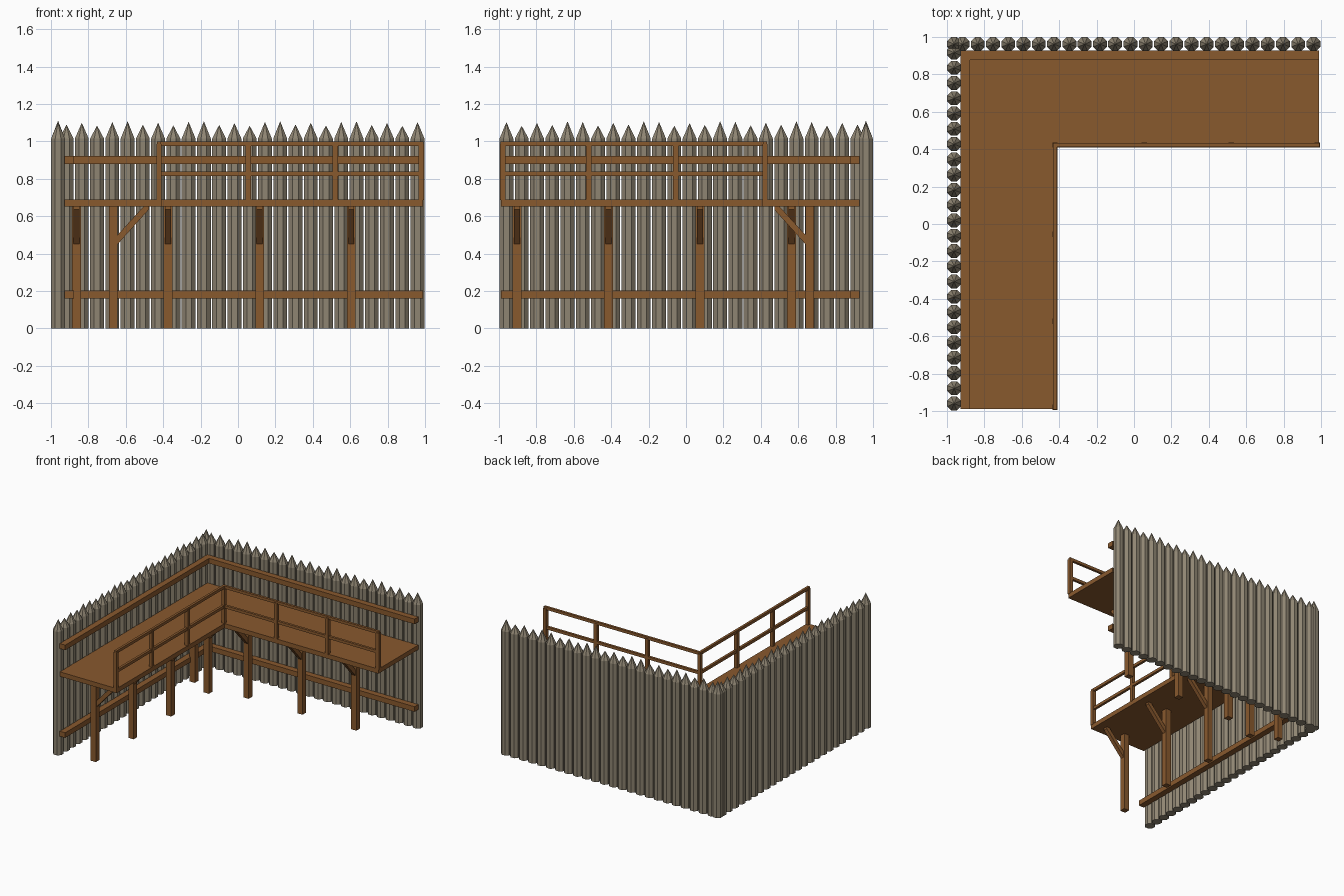
import bpy, bmesh, math, random
from mathutils import Vector, Matrix

if "Cube" in bpy.data.objects:
    bpy.data.objects.remove(bpy.data.objects["Cube"])

random.seed(4)


def material(name, rgb):
    m = bpy.data.materials.new(name)
    m.diffuse_color = (*rgb, 1)
    m.use_nodes = True
    m.node_tree.nodes["Principled BSDF"].inputs["Base Color"].default_value = m.diffuse_color
    return m


LOG = material("weathered grey wood", (0.275, 0.235, 0.17))
WOOD = material("brown timber", (0.25, 0.10, 0.027))


def finish(bm, name, mat):
    bmesh.ops.recalc_face_normals(bm, faces=bm.faces[:])
    me = bpy.data.meshes.new(name)
    bm.to_mesh(me)
    bm.free()
    me.materials.append(mat)
    ob = bpy.data.objects.new(name, me)
    bpy.context.collection.objects.link(ob)
    return ob


def box(name, lo, hi):
    bm = bmesh.new()
    lo, hi = Vector(lo), Vector(hi)
    size = hi - lo
    bmesh.ops.create_cube(bm, size=1, matrix=Matrix.Translation((lo + hi) / 2)
                          @ Matrix.Diagonal((*size, 1)))
    return finish(bm, name, WOOD)


def prism(name, pts, vec):
    # closed outline pushed along a vector
    bm = bmesh.new()
    f = bm.faces.new([bm.verts.new(p) for p in pts])
    out = bmesh.ops.extrude_face_region(bm, geom=[f], use_keep_orig=True)
    bmesh.ops.translate(bm, vec=vec, verts=[v for v in out["geom"]
                                            if isinstance(v, bmesh.types.BMVert)])
    return finish(bm, name, WOOD)


def mirrored_box(name, lo, hi):
    # the back arm part and its twin on the left arm: (x, y) -> (-y, -x)
    box("back_" + name, lo, hi)
    box("left_" + name, (-hi[1], -hi[0], lo[2]), (-lo[1], -lo[0], hi[2]))


def add_log(bm, x, y, tip, r=0.04, n=8):
    turn = math.pi / n
    ring = [(x + r * math.cos(turn + 2 * math.pi * i / n),
             y + r * math.sin(turn + 2 * math.pi * i / n)) for i in range(n)]
    low = [bm.verts.new((a, b, 0)) for a, b in ring]
    top = [bm.verts.new((a, b, 1.015)) for a, b in ring]
    apex = bm.verts.new((x, y, tip))
    bm.faces.new(low[::-1])
    for i in range(n):
        j = (i + 1) % n
        bm.faces.new((low[i], low[j], top[j], top[i]))
        bm.faces.new((top[i], top[j], apex))


# pointed log walls
TIPS = (1.105, 1.085, 1.10, 1.09, 1.11)
back, left = bmesh.new(), bmesh.new()
for i in range(24):
    c = 0.96 - 0.0816 * i
    tip = TIPS[i % 5] + random.uniform(-0.003, 0.0)
    add_log(back, c, 0.962, tip)
    add_log(left, -0.962, -c, tip)
add_log(back, -0.962, 0.962, 1.11)
finish(back, "back_log_wall", LOG)
finish(left, "left_log_wall", LOG)

# horizontal beams holding the logs
for name, z in (("lower_beam", 0.16), ("upper_beam", 0.88)):
    mirrored_box(name, (-0.925, 0.878, z), (0.99, 0.928, z + 0.042))

# L-shaped walkway
outline = [(-0.927, -0.99), (-0.41, -0.99), (-0.41, 0.41), (0.99, 0.41),
           (0.99, 0.927), (-0.927, 0.927)]
prism("walkway_deck", [(x, y, 0.652) for x, y in outline], (0, 0, 0.038))

# support posts with braces leaning out to the walkway edge
H = 0.0235
PROFILE = ((0.01, 0.435), (0.19, 0.635), (0.19, 0.655), (0.165, 0.655), (0.01, 0.485))
for i in range(4):
    x = -0.863 + 0.4895 * i
    box("back_support_post", (x - H, 0.662 - H, 0), (x + H, 0.662 + H, 0.655))
    prism("back_brace", [(x - 0.016, 0.662 - d, z) for d, z in PROFILE], (0.032, 0, 0))
    y = -0.904 + 0.4895 * i
    box("left_support_post", (-0.667 - H, y - H, 0), (-0.667 + H, y + H, 0.655))
    prism("left_brace", [(-0.667 + d, y - 0.016, z) for d, z in PROFILE], (0, 0.032, 0))

# railing along the inner edge
for x in (0.055, 0.52, 0.98):
    mirrored_box("rail_post", (x - 0.014, 0.408, 0.685), (x + 0.014, 0.436, 0.985))
box("corner_rail_post", (-0.436, 0.408, 0.685), (-0.408, 0.436, 0.985))
for name, z0, z1 in (("top_rail", 0.975, 0.998), ("middle_rail", 0.815, 0.838)):
    mirrored_box(name, (-0.432, 0.412, z0), (0.992, 0.432, z1))
